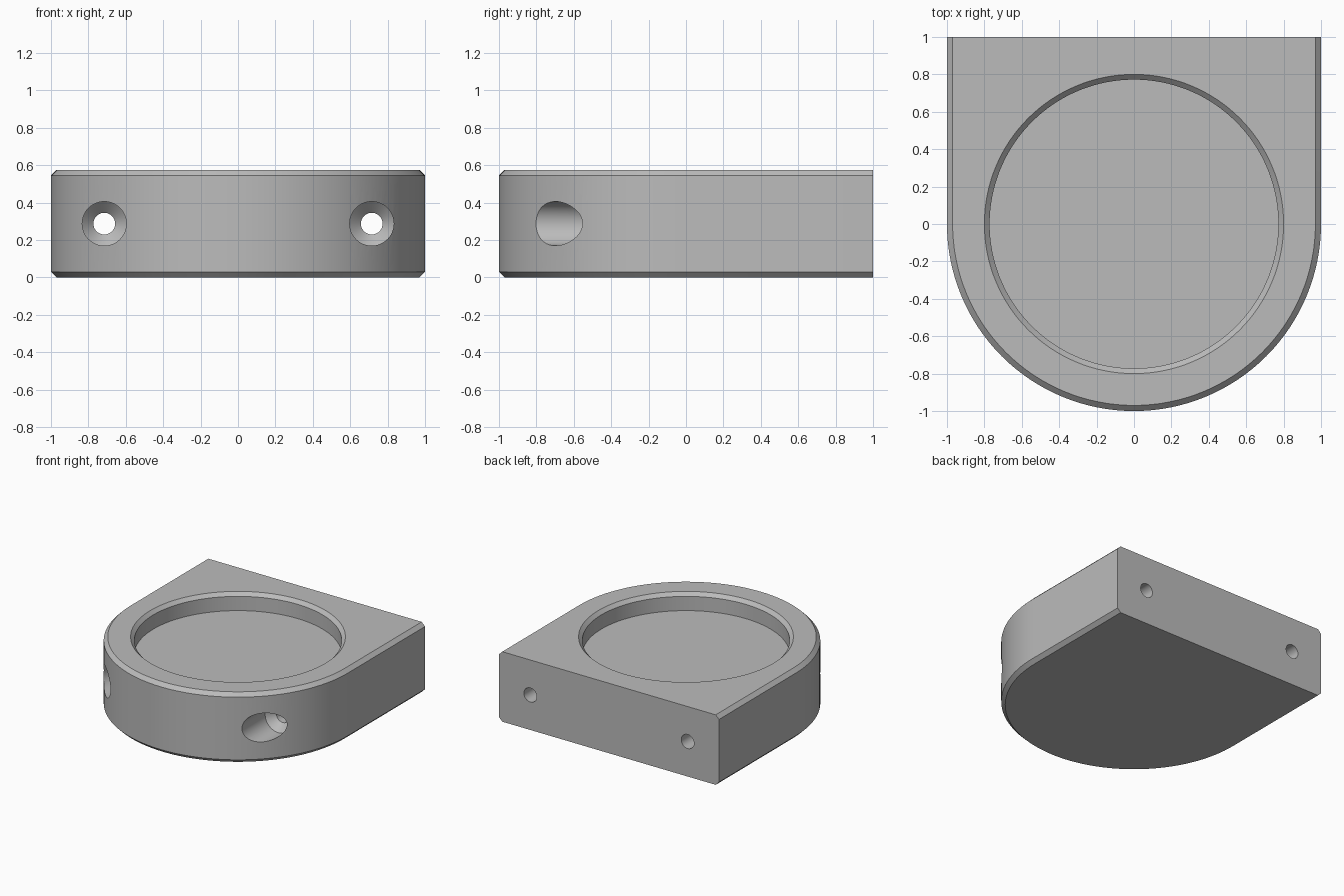
import bpy, bmesh, math
from mathutils import Matrix

default = bpy.data.objects.get("Cube")
if default:
    bpy.data.objects.remove(default, do_unlink=True)

HEIGHT, CHAMFER = 0.575, 0.03

grey = bpy.data.materials.new("plain grey")
grey.use_nodes = True
colour = (0.5, 0.5, 0.5, 1)
grey.diffuse_color = colour
grey.node_tree.nodes["Principled BSDF"].inputs["Base Color"].default_value = colour


def loft(name, rings, matrix=Matrix()):
    """Closed solid through rings of equal point count."""
    bm = bmesh.new()
    loops = [[bm.verts.new(p) for p in ring] for ring in rings]
    n = len(loops[0])
    for a, b in zip(loops, loops[1:]):
        for i in range(n):
            j = (i + 1) % n
            bm.faces.new((a[i], a[j], b[j], b[i]))
    bm.faces.new(loops[0][::-1])
    bm.faces.new(loops[-1])
    bm.transform(matrix)
    bmesh.ops.recalc_face_normals(bm, faces=bm.faces)
    mesh = bpy.data.meshes.new(name)
    bm.to_mesh(mesh)
    bm.free()
    mesh.materials.append(grey)
    obj = bpy.data.objects.new(name, mesh)
    bpy.context.collection.objects.link(obj)
    return obj


def arch(r, z, steps=64):
    """Half circle at the front, straight sides running to the back."""
    arc = [math.pi * (1 + i / steps) for i in range(steps + 1)]
    return [(-r, 1, z)] + [(r * math.cos(a), r * math.sin(a), z) for a in arc] + [(r, 1, z)]


def circle(r, z, steps):
    angles = [2 * math.pi * i / steps for i in range(steps)]
    return [(r * math.cos(a), r * math.sin(a), z) for a in angles]


# Body with chamfered top and bottom edges
body = loft("body", [arch(1 - CHAMFER, 0), arch(1, CHAMFER),
                     arch(1, HEIGHT - CHAMFER), arch(1 - CHAMFER, HEIGHT)])

# Round pocket with a chamfered rim
pocket = [(0.772, 0.43), (0.772, HEIGHT - 0.028), (0.8, HEIGHT), (0.8, HEIGHT + 0.1)]
cutters = [loft("pocket_cutter", [circle(r, z, 128) for r, z in pocket])]

# Countersunk screw holes running front to back
screw = [(0.118, -1.2), (0.118, -0.5), (0.058, -0.44), (0.058, 1.1)]
for side, x in (("right", -0.715), ("left", 0.715)):
    place = Matrix.Translation((x, 0, HEIGHT / 2)) @ Matrix.Rotation(-math.pi / 2, 4, "X")
    cutters.append(loft(side + "_hole_cutter", [circle(r, z, 48) for r, z in screw], place))

# Cut the openings, then drop the cutters
bpy.context.view_layer.objects.active = body
for cutter in cutters:
    cutter.hide_render = True
    mod = body.modifiers.new(cutter.name, "BOOLEAN")
    mod.operation = "DIFFERENCE"
    mod.solver = "EXACT"
    mod.object = cutter
    bpy.ops.object.modifier_apply(modifier=mod.name)
    bpy.data.objects.remove(cutter, do_unlink=True)

bpy.ops.object.select_all(action="DESELECT")
body.select_set(True)
bpy.ops.object.shade_smooth_by_angle(angle=math.radians(30))
